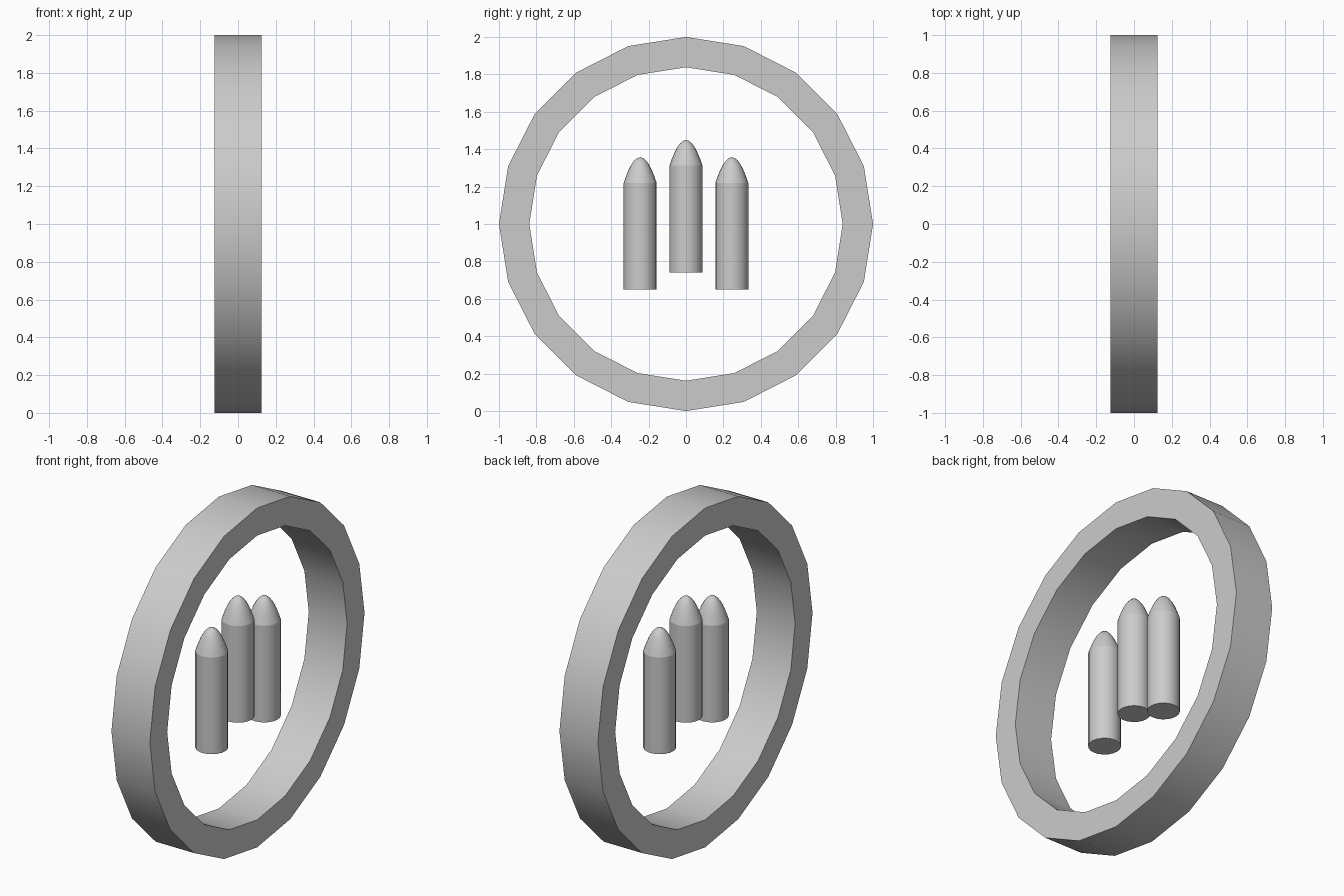
import bpy, bmesh
from math import sin, cos, pi, sqrt, radians

if "Cube" in bpy.data.objects:
    bpy.data.objects.remove(bpy.data.objects["Cube"])

SIDES = 20


def make_object(name, bm):
    bmesh.ops.recalc_face_normals(bm, faces=bm.faces)
    mesh = bpy.data.meshes.new(name)
    bm.to_mesh(mesh)
    bm.free()
    ob = bpy.data.objects.new(name, mesh)
    bpy.context.collection.objects.link(ob)
    bpy.ops.object.select_all(action='DESELECT')
    ob.select_set(True)
    bpy.context.view_layer.objects.active = ob
    bpy.ops.object.shade_smooth_by_angle(angle=radians(30))
    return ob


def bridge(bm, a, b):
    for i in range(SIDES):
        j = (i + 1) % SIDES
        bm.faces.new((a[i], a[j], b[j], b[i]))


# Upright ring with a rectangular section, axis along x
def ring(name, outer, inner, half_width, z):
    bm = bmesh.new()
    section = [(outer, -half_width), (outer, half_width),
               (inner, half_width), (inner, -half_width)]
    loops = [[bm.verts.new((x, r * cos(2 * pi * i / SIDES), z + r * sin(2 * pi * i / SIDES)))
              for i in range(SIDES)] for r, x in section]
    for k in range(4):
        bridge(bm, loops[k], loops[(k + 1) % 4])
    return make_object(name, bm)


# Rod with a flat base and a rounded, pointed tip
def rod(name, y, z, radius=0.088, body=0.57, tip=0.137):
    bm = bmesh.new()
    steps = (1, 0.86, 0.7, 0.53, 0.36, 0.18)
    profile = [(radius, 0)] + [(radius * s, body + tip * (1 - s * s)) for s in steps]
    loops = [[bm.verts.new((r * cos(2 * pi * i / SIDES), y + r * sin(2 * pi * i / SIDES), z + h))
              for i in range(SIDES)] for r, h in profile]
    for a, b in zip(loops, loops[1:]):
        bridge(bm, a, b)
    bm.faces.new(loops[0])
    top = bm.verts.new((0, y, z + body + tip))
    for i in range(SIDES):
        bm.faces.new((loops[-1][i], loops[-1][(i + 1) % SIDES], top))
    ob = make_object(name, bm)
    # crease where the tip meets the body
    verts = ob.data.vertices
    for e in ob.data.edges:
        if all(abs(verts[v].co.z - z - body) < 1e-4 for v in e.vertices):
            e.use_edge_sharp = True
    return ob


ring("outer_ring", 1.0, 0.838, 0.125, 1.0)
rod("left_rod", -0.245, 0.65)
rod("middle_rod", 0.0, 0.742)
rod("right_rod", 0.245, 0.65)
